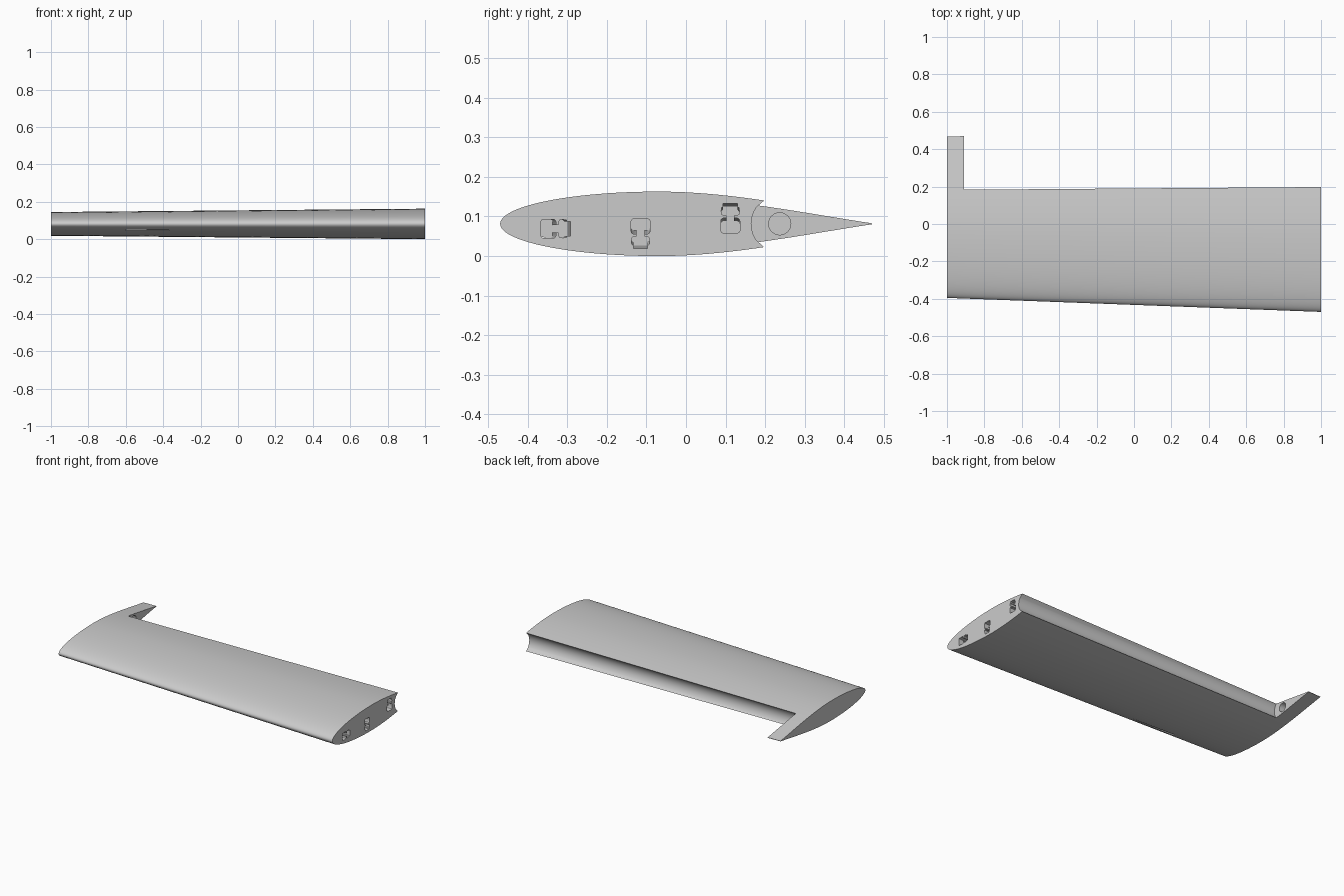
import bpy, bmesh, math

if "Cube" in bpy.data.objects:
    bpy.data.objects.remove(bpy.data.objects["Cube"], do_unlink=True)

MID = 0.0815          # height of the chord plane
TAB_X = -0.91         # inner face of the tip tab

grey = bpy.data.materials.new("plain_grey")
grey.use_nodes = True
grey.diffuse_color = (0.6, 0.6, 0.6, 1)
grey.node_tree.nodes["Principled BSDF"].inputs["Base Color"].default_value = (0.6, 0.6, 0.6, 1)


def loft(name, x0, profile0, x1, profile1):
    """Solid between two matching (y, z) outlines."""
    bm = bmesh.new()
    a = [bm.verts.new((x0, y, z)) for y, z in profile0]
    b = [bm.verts.new((x1, y, z)) for y, z in profile1]
    n = len(a)
    for i in range(n):
        j = (i + 1) % n
        bm.faces.new((a[i], a[j], b[j], b[i]))
    bm.faces.new(a)
    bm.faces.new(b)
    bmesh.ops.recalc_face_normals(bm, faces=bm.faces)
    mesh = bpy.data.meshes.new(name)
    bm.to_mesh(mesh)
    bm.free()
    mesh.materials.append(grey)
    ob = bpy.data.objects.new(name, mesh)
    bpy.context.collection.objects.link(ob)
    return ob


def half_thickness(c):
    """Elliptic nose, cubic tail; c is the fraction of the chord."""
    if c < 0.4:
        return math.sqrt(max(0, 1 - (1 - c / 0.4) ** 2))
    d = (c - 0.4) / 0.6
    return 1 - 1.72 * d ** 2 + 0.74 * d ** 3


def airfoil(nose, tail, half, steps=48):
    stations = [1 - math.cos(math.pi / 2 * i / steps) for i in range(steps + 1)]
    upper = [(nose + (tail - nose) * c, half * half_thickness(c)) for c in stations]
    return ([(y, MID + t) for y, t in reversed(upper)]
            + [(y, MID - t) for y, t in upper[1:]])


def circle(y, z, r, n=32):
    return [(y + r * math.cos(2 * math.pi * i / n), z + r * math.sin(2 * math.pi * i / n))
            for i in range(n)]


def pocket(y, z, direction, shift=0.0):
    """Slot outline: rounded body, narrow neck, rounded lobe and cap."""
    half = [(0.018, 0), (0.022, 0.002), (0.024, 0.006), (0.024, 0.031), (0.022, 0.036),
            (0.018, 0.038), (0.010, 0.038), (0.010, 0.045), (0.018, 0.045),
            (0.022, 0.048), (0.023, 0.056), (0.022, 0.064), (0.018, 0.067), (0.018, 0.075)]
    outline = half + [(-u, v) for u, v in reversed(half)]
    dy, dz = direction
    return [(y + dy * (v - shift) - dz * u, z + dz * (v - shift) + dy * u) for u, v in outline]


# tapered wing
wing = loft("wing_panel", -1, airfoil(-0.395, 0.467, 0.0635),
            1, airfoil(-0.47, 0.53, 0.0815))

# concave cove along the rear edge, stopping at the tab
arc = [(0.237 - 0.072 * math.cos(t), MID + 0.072 * math.sin(t))
       for t in (math.radians(-36 + 4.5 * i) for i in range(17))]
cove = [(0.7, -0.05), (0.3, -0.05), (0.201, MID - 0.062)] + arc \
    + [(0.201, MID + 0.062), (0.3, 0.21), (0.7, 0.21)]
cutters = [loft("cove_cutter", TAB_X, cove, 1.1, cove)]

# round hinge hole in the tab
ring = circle(0.237, MID, 0.028)
cutters.append(loft("hinge_hole_cutter", TAB_X - 0.06, ring, TAB_X + 0.05, ring))

# long slots opening at the root, narrowing with the taper
for y, z, direction in ((-0.367, 0.069, (1, 0)), (-0.115, 0.094, (0, -1)),
                        (0.112, 0.058, (0, 1))):
    cutters.append(loft("slot_cutter", -0.6, pocket(y, z, direction, 0.008),
                        1.01, pocket(y, z, direction)))

bpy.context.view_layer.objects.active = wing
for cutter in cutters:
    mod = wing.modifiers.new("cut", 'BOOLEAN')
    mod.operation = 'DIFFERENCE'
    mod.solver = 'EXACT'
    mod.object = cutter
    bpy.ops.object.modifier_apply(modifier=mod.name)
    bpy.data.objects.remove(cutter, do_unlink=True)

bpy.ops.object.select_all(action='DESELECT')
wing.select_set(True)
bpy.ops.object.shade_smooth_by_angle(angle=math.radians(30))
